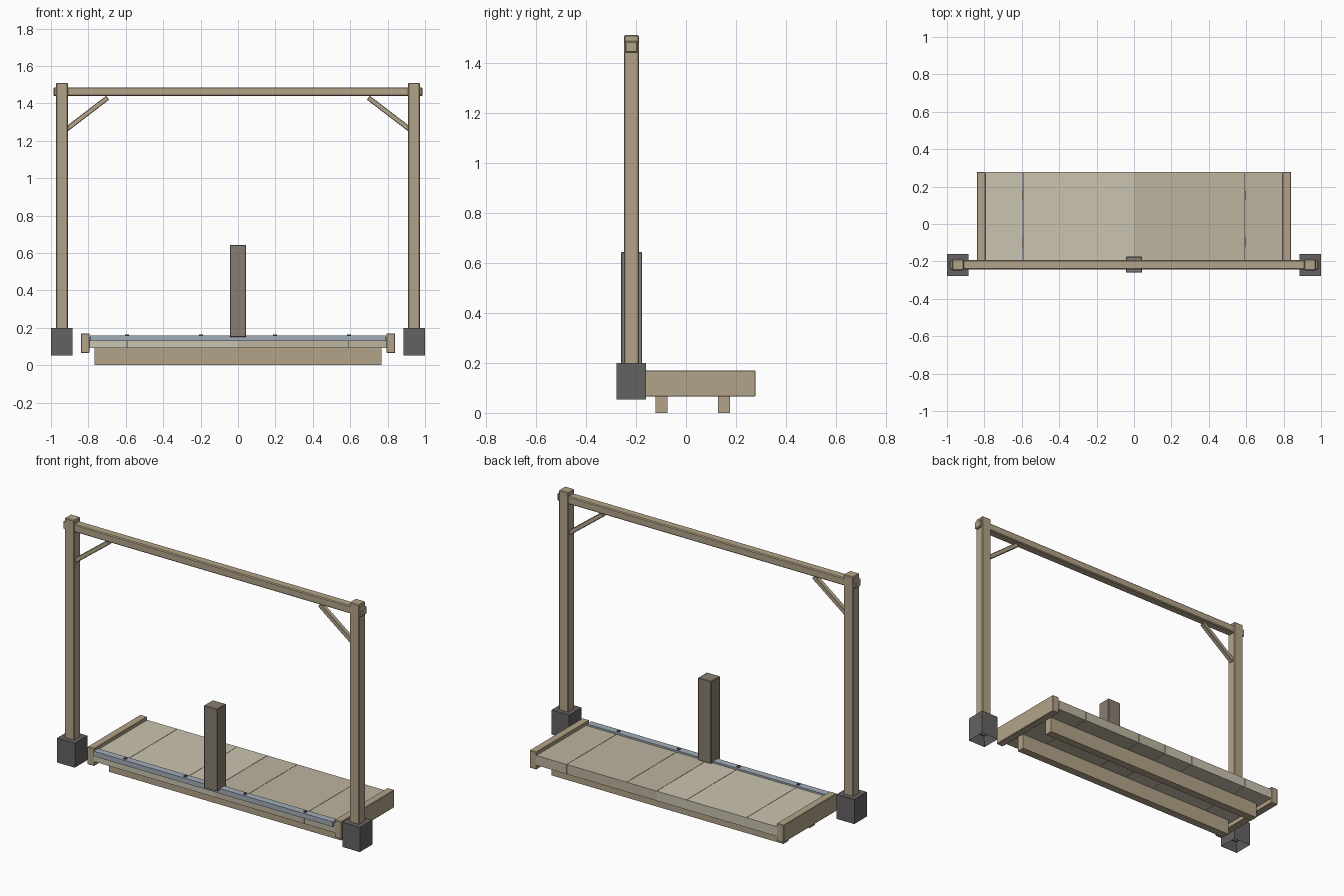
import bpy, bmesh
from math import atan2, hypot
from mathutils import Matrix

if "Cube" in bpy.data.objects:
    bpy.data.objects.remove(bpy.data.objects["Cube"])


def material(name, rgb):
    m = bpy.data.materials.new(name)
    m.diffuse_color = (*rgb, 1)
    m.use_nodes = True
    m.node_tree.nodes["Principled BSDF"].inputs["Base Color"].default_value = m.diffuse_color
    return m


WOOD = material("wood", (0.45, 0.37, 0.25))
DARK_WOOD = material("dark_wood", (0.25, 0.21, 0.17))
BOARD_A = material("board_light", (0.60, 0.55, 0.44))
BOARD_B = material("board_tan", (0.51, 0.46, 0.35))
METAL = material("metal", (0.36, 0.42, 0.48))
BOLT = material("bolt", (0.10, 0.11, 0.12))
STONE = material("footing", (0.13, 0.12, 0.12))


def finish(name, bm, mat):
    bmesh.ops.recalc_face_normals(bm, faces=bm.faces)
    me = bpy.data.meshes.new(name)
    bm.to_mesh(me)
    bm.free()
    me.materials.append(mat)
    ob = bpy.data.objects.new(name, me)
    bpy.context.collection.objects.link(ob)
    return ob


def box(name, x, y, z, mat, bevel=0.0):
    """Box given by its (min, max) range on each axis."""
    bm = bmesh.new()
    bmesh.ops.create_cube(bm, size=1)
    for v in bm.verts:
        v.co = [(r[0] + r[1]) / 2 + c * (r[1] - r[0]) for r, c in zip((x, y, z), v.co)]
    if bevel:
        bmesh.ops.bevel(bm, geom=bm.edges[:], offset=bevel, segments=1, affect='EDGES')
    return finish(name, bm, mat)


def sx(side, a, b):
    """x range mirrored to the given side."""
    return tuple(sorted((side * a, side * b)))


for side, tag in ((-1, "left"), (1, "right")):
    # upright and its footing, open underneath
    box(tag + "_upright", sx(side, 0.91, 0.973), (-0.248, -0.188), (0.1, 1.51), WOOD, 0.004)
    foot = box(tag + "_footing", sx(side, 0.884, 1.0), (-0.278, -0.16), (0.053, 0.2), STONE)
    bm = bmesh.new()
    bm.from_mesh(foot.data)
    bottom = [f for f in bm.faces if f.normal.z < -0.9]
    bmesh.ops.inset_region(bm, faces=bottom, thickness=0.027)
    bmesh.ops.translate(bm, verts=bottom[0].verts[:], vec=(0, 0, 0.055))
    bm.to_mesh(foot.data)
    bm.free()

    # diagonal brace
    x0, z0, x1, z1 = 0.918, 1.261, 0.697, 1.430
    length, angle = hypot(x1 - x0, z1 - z0), atan2(z1 - z0, side * (x1 - x0))
    brace = box(tag + "_brace", (-length / 2, length / 2), (-0.014, 0.014),
                (-0.013, 0.013), WOOD, 0.003)
    brace.data.transform(Matrix.Translation((side * (x0 + x1) / 2, -0.218, (z0 + z1) / 2))
                         @ Matrix.Rotation(-angle, 4, 'Y'))

    # deck end cap
    box(tag + "_end_cap", sx(side, 0.794, 0.84), (-0.223, 0.278), (0.065, 0.17), WOOD, 0.003)

# top rail passing through both uprights
box("top_rail", (-0.987, 0.987), (-0.244, -0.192), (1.44, 1.486), WOOD, 0.005)

# deck boards with hairline seams
seams = (-0.796, -0.594, -0.198, 0, 0.198, 0.594, 0.796)
for i, (a, b) in enumerate(zip(seams, seams[1:])):
    box(f"deck_board_{i + 1}", (a + 0.001, b - 0.001), (-0.222, 0.278), (0.092, 0.15),
        BOARD_A if i < 3 else BOARD_B)

# joists under the deck
for i, y in enumerate((-0.097, 0.152)):
    box(f"joist_{i + 1}", (-0.767, 0.767), (y - 0.024, y + 0.024), (0, 0.094), WOOD)

# metal angle strip along the front edge
profile = [(-0.234, 0.13), (-0.234, 0.16), (-0.192, 0.16), (-0.192, 0.148),
           (-0.220, 0.148), (-0.220, 0.13)]
bm = bmesh.new()
face = bm.faces.new([bm.verts.new((-0.79, y, z)) for y, z in profile])
ext = bmesh.ops.extrude_face_region(bm, geom=[face], use_keep_orig=True)
bmesh.ops.translate(bm, vec=(1.58, 0, 0),
                    verts=[g for g in ext["geom"] if isinstance(g, bmesh.types.BMVert)])
finish("edge_strip", bm, METAL)

# bolts on the strip
for i, x in enumerate((-0.594, -0.198, 0.198, 0.594)):
    bm = bmesh.new()
    bmesh.ops.create_cone(bm, cap_ends=True, segments=8, radius1=0.01, radius2=0.01, depth=0.01,
                          matrix=Matrix.Translation((x, -0.213, 0.16)))
    finish(f"bolt_{i + 1}", bm, BOLT)

# short centre post
box("centre_post", (-0.044, 0.044), (-0.259, -0.175), (0.15, 0.643), DARK_WOOD, 0.003)
